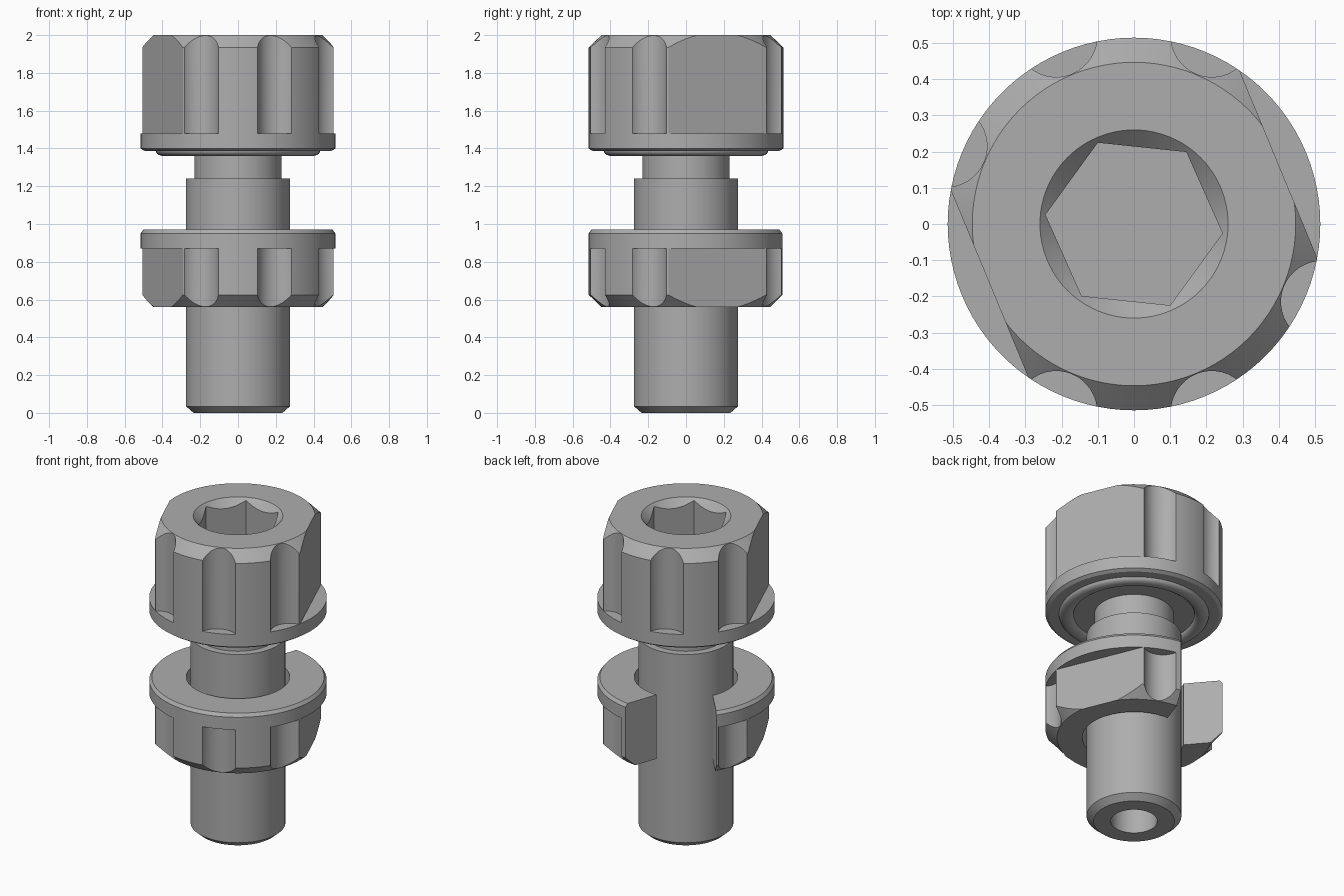
import bpy, bmesh, math
from math import cos, sin, pi, radians

if "Cube" in bpy.data.objects:
    bpy.data.objects.remove(bpy.data.objects["Cube"])

steel = bpy.data.materials.new("steel grey")
steel.diffuse_color = (0.42, 0.42, 0.42, 1)
steel.use_nodes = True
steel.node_tree.nodes["Principled BSDF"].inputs["Base Color"].default_value = steel.diffuse_color


def make_object(name, bm):
    bmesh.ops.recalc_face_normals(bm, faces=bm.faces)
    mesh = bpy.data.meshes.new(name)
    bm.to_mesh(mesh)
    bm.free()
    mesh.materials.append(steel)
    obj = bpy.data.objects.new(name, mesh)
    bpy.context.collection.objects.link(obj)
    return obj


def lathe(name, profile, closed=False, n=96):
    """Turn (radius, height) points around z; radius 0 makes a pole."""
    bm = bmesh.new()
    rings = []
    for r, z in profile:
        if r == 0:
            rings.append([bm.verts.new((0, 0, z))] * n)
        else:
            rings.append([bm.verts.new((r * cos(2 * pi * i / n), r * sin(2 * pi * i / n), z))
                          for i in range(n)])
    pairs = list(zip(rings, rings[1:]))
    if closed:
        pairs.append((rings[-1], rings[0]))
    for a, b in pairs:
        for i in range(n):
            j = (i + 1) % n
            bm.faces.new(list(dict.fromkeys([a[i], a[j], b[j], b[i]])))
    return make_object(name, bm)


def prism(name, points, z0, z1):
    """Upright prism over (radius, angle in degrees) points."""
    bm = bmesh.new()
    low, high = [[bm.verts.new((r * cos(radians(a)), r * sin(radians(a)), z)) for r, a in points]
                 for z in (z0, z1)]
    bm.faces.new(low)
    bm.faces.new(high)
    for i in range(len(points)):
        j = (i + 1) % len(points)
        bm.faces.new([low[i], low[j], high[j], high[i]])
    return make_object(name, bm)


def cut(obj, cutter):
    mod = obj.modifiers.new("cut", 'BOOLEAN')
    mod.operation, mod.solver, mod.object = 'DIFFERENCE', 'EXACT', cutter
    bpy.context.view_layer.update()
    mesh = bpy.data.meshes.new_from_object(obj.evaluated_get(bpy.context.evaluated_depsgraph_get()))
    obj.modifiers.clear()
    obj.data = mesh
    bpy.data.objects.remove(cutter)


def cut_grip(obj, z0, z1):
    """Six round flutes and two opposite flats."""
    for k in range(8):
        a = 22.5 + 45 * k
        if k in (0, 4):
            pts = [(math.hypot(x, y), a + math.degrees(math.atan2(y, x)))
                   for x, y in ((0.432, -0.4), (0.7, -0.4), (0.7, 0.4), (0.432, 0.4))]
        else:
            cx, cr = 0.562, 0.113
            pts = []
            for i in range(40):
                x, y = cx + cr * cos(2 * pi * i / 40), cr * sin(2 * pi * i / 40)
                pts.append((math.hypot(x, y), a + math.degrees(math.atan2(y, x))))
        cut(obj, prism("grip_cutter", pts, z0, z1))


# Bolt: blind bore, threaded shank, neck, seal ring under the flange, head
seal = [(0.393 - 0.042 * cos(pi * i / 10), 1.387 - 0.027 * sin(pi * i / 10)) for i in range(11)]
bolt = lathe("bolt", [(0, 0.9), (0.135, 0.9), (0.135, 0), (0.235, 0), (0.275, 0.035),
                      (0.275, 1.24), (0.23, 1.24), (0.23, 1.387)] + seal +
             [(0.495, 1.387), (0.515, 1.4), (0.515, 1.935), (0.447, 2), (0, 2)])
cut_grip(bolt, 1.48, 2.1)

# Hexagon socket with a tapered mouth
cut(bolt, prism("socket_cutter", [(0.246, -6 + 60 * i) for i in range(6)], 1.6, 2.1))
cut(bolt, lathe("mouth_cutter", [(0, 1.93), (0.19, 1.93), (0.26, 2), (0.28, 2.02), (0, 2.02)]))

# Nut: ring with flange on top and tapered grip below
nut = lathe("slotted_nut", [(0.3, 0.56), (0.447, 0.56), (0.515, 0.625), (0.515, 0.95),
                            (0.5, 0.97), (0.3, 0.97)], closed=True)
cut_grip(nut, 0.5, 0.87)

# Side opening of the nut
cut(nut, prism("slot_cutter", [(0.02, 300), (0.28, 92), (0.515, 82), (0.75, 80), (0.95, 113),
                               (0.75, 144), (0.515, 145), (0.28, 158)], 0.4, 1.1))

for obj in (bolt, nut):
    bpy.ops.object.select_all(action='DESELECT')
    obj.select_set(True)
    bpy.context.view_layer.objects.active = obj
    bpy.ops.object.shade_smooth_by_angle(angle=radians(25))
